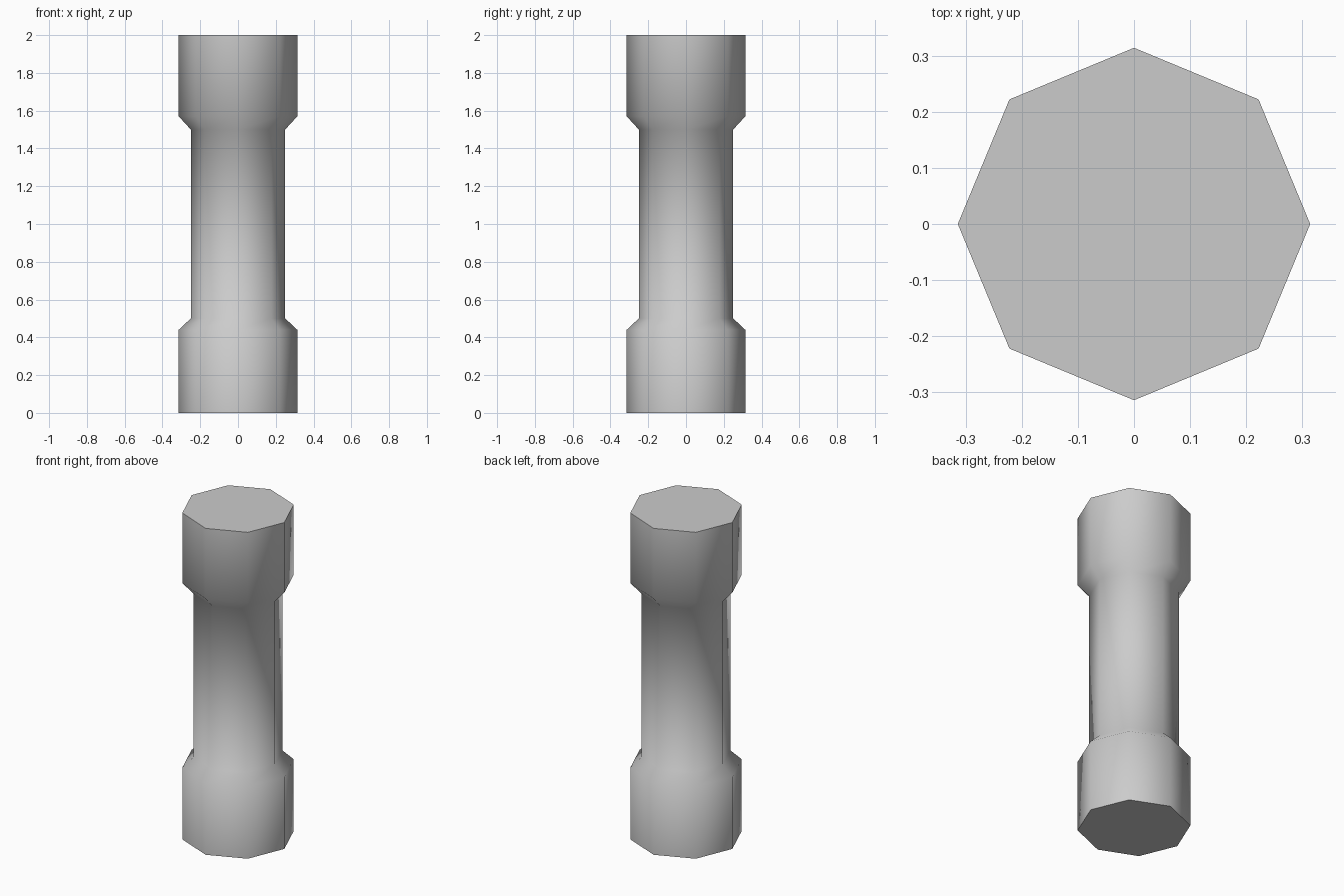
import bpy
import bmesh
from math import cos, sin, pi, radians

cube = bpy.data.objects.get("Cube")
if cube:
    bpy.data.objects.remove(cube, do_unlink=True)

SIDES = 8
WIDE, NARROW = 0.314, 0.25
# Radius and height of each ring: wide foot, narrow shaft, wide head
PROFILE = [(WIDE, 0), (WIDE, 0.44), (NARROW, 0.5),
           (NARROW, 1.5), (WIDE, 1.57), (WIDE, 2)]

# Plain grey material
grey = bpy.data.materials.new("plain_grey")
grey.use_nodes = True
colour = (0.6, 0.6, 0.6, 1)
grey.diffuse_color = colour
grey.node_tree.nodes["Principled BSDF"].inputs["Base Color"].default_value = colour

# Octagonal column with flared ends
bm = bmesh.new()
rings = [[bm.verts.new((r * cos(2 * pi * i / SIDES), r * sin(2 * pi * i / SIDES), z))
          for i in range(SIDES)] for r, z in PROFILE]
for low, high in zip(rings, rings[1:]):
    for i in range(SIDES):
        j = (i + 1) % SIDES
        bm.faces.new((low[i], low[j], high[j], high[i]))

# End caps
bm.faces.new(rings[0][::-1])
bm.faces.new(rings[-1])
mesh = bpy.data.meshes.new("column")
bm.to_mesh(mesh)
bm.free()
mesh.materials.append(grey)

column = bpy.data.objects.new("column", mesh)
bpy.context.collection.objects.link(column)

# Smooth sides, sharp rims around the caps
bpy.ops.object.select_all(action='DESELECT')
column.select_set(True)
bpy.context.view_layer.objects.active = column
bpy.ops.object.shade_smooth_by_angle(angle=radians(60))
